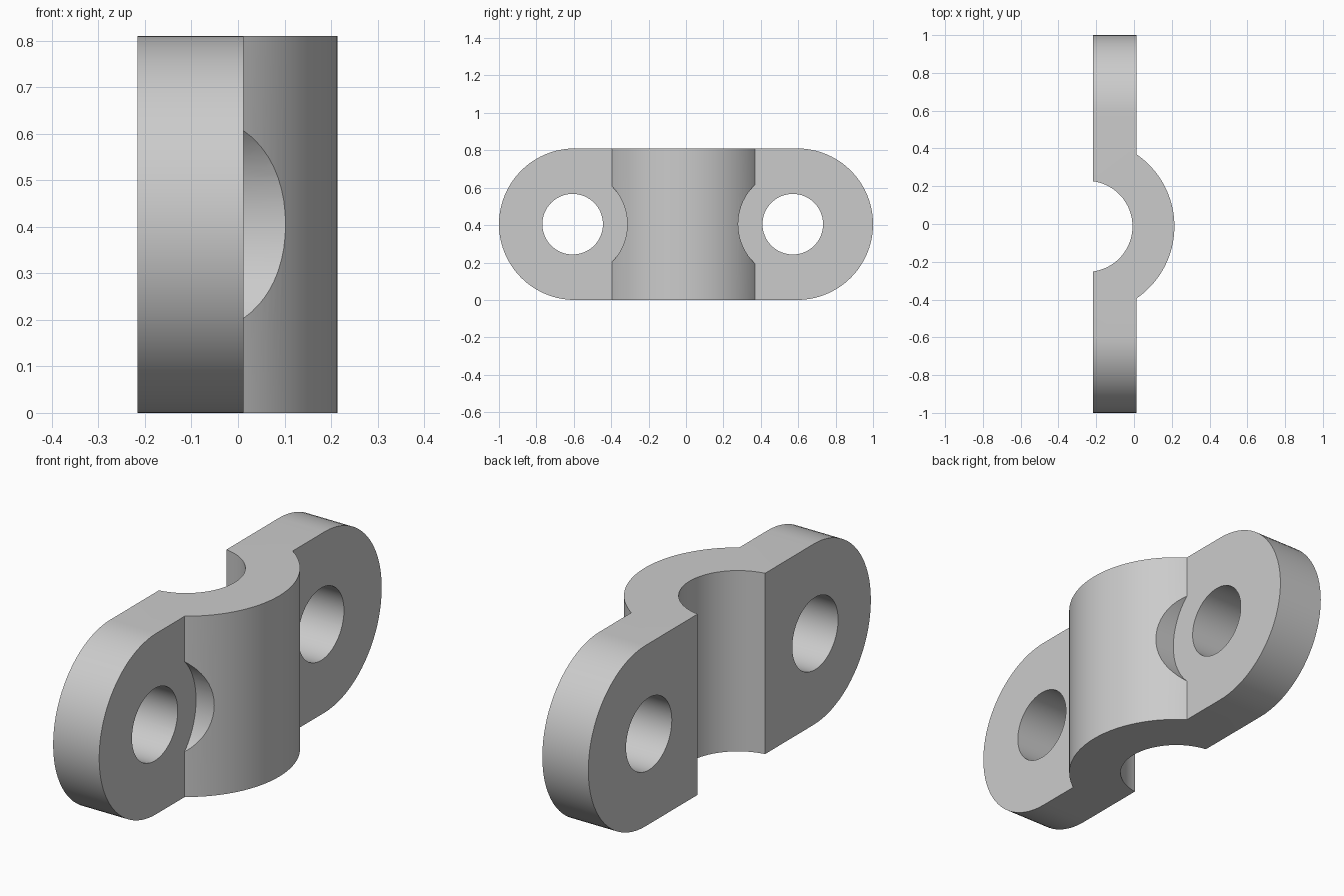
import bpy
import bmesh
from math import atan2, acos, cos, sin, pi
from mathutils import Vector

default = bpy.data.objects.get("Cube")
if default:
    bpy.data.objects.remove(default, do_unlink=True)

# Main dimensions
HEIGHT = 0.81
MID = HEIGHT / 2
BACK, FACE = -0.216, 0.012            # plate thickness range along x
AXIS = Vector((-0.249, -0.0125))      # axis of the saddle
OUTER, INNER = 0.463, 0.241
HOLES = (-0.606, 0.571)               # bolt positions along y
BOLT, SPOT = 0.162, 0.292

grey = bpy.data.materials.new("plain grey")
grey.use_nodes = True
colour = (0.6, 0.6, 0.6, 1)
grey.diffuse_color = colour
grey.node_tree.nodes["Principled BSDF"].inputs["Base Color"].default_value = colour


def arc(centre, radius, start, end, steps):
    angles = [start + (end - start) * i / steps for i in range(steps + 1)]
    return [(centre[0] + radius * cos(a), centre[1] + radius * sin(a)) for a in angles]


def prism(name, outline, shift):
    """Extrude a closed 3D outline by a vector."""
    bm = bmesh.new()
    base = bm.faces.new([bm.verts.new(p) for p in outline])
    top = bmesh.ops.extrude_face_region(bm, geom=[base])["geom"]
    verts = [g for g in top if isinstance(g, bmesh.types.BMVert)]
    bmesh.ops.translate(bm, vec=shift, verts=verts)
    bmesh.ops.recalc_face_normals(bm, faces=bm.faces)
    mesh = bpy.data.meshes.new(name)
    bm.to_mesh(mesh)
    bm.free()
    mesh.materials.append(grey)
    obj = bpy.data.objects.new(name, mesh)
    bpy.context.collection.objects.link(obj)
    return obj


def side_prism(name, outline, x0, x1):
    """Extrude a (y, z) outline along x."""
    return prism(name, [(x0, y, z) for y, z in outline], (x1 - x0, 0, 0))


def combine(body, cutter, operation):
    mod = body.modifiers.new(cutter.name, 'BOOLEAN')
    mod.operation, mod.object, mod.solver = operation, cutter, 'EXACT'
    bpy.context.view_layer.objects.active = body
    bpy.ops.object.modifier_apply(modifier=mod.name)
    bpy.data.objects.remove(cutter, do_unlink=True)


# Plan of the clamp: flat wings joined by an arched saddle
out_angle = acos((FACE - AXIS.x) / OUTER)
in_angle = acos((BACK - AXIS.x) / INNER)
plan = [(BACK, -1.1), (FACE, -1.1)]
plan += arc(AXIS, OUTER, -out_angle, out_angle, 48)
plan += [(FACE, 1.1), (BACK, 1.1)]
plan += arc(AXIS, INNER, in_angle, -in_angle, 48)
clamp = prism("saddle_clamp", [(x, y, -0.1) for x, y in plan], (0, 0, HEIGHT + 0.2))

# Rounded ends
end = 1 - MID
stadium = arc((end, MID), MID, -pi / 2, pi / 2, 40)
stadium += arc((-end, MID), MID, pi / 2, 3 * pi / 2, 40)
combine(clamp, side_prism("rounded_outline", stadium, -0.5, 0.5), 'INTERSECT')

# Bolt holes and the washer clearance cut into the saddle
for y in HOLES:
    circle = arc((y, MID), SPOT, 0, 2 * pi, 72)[:-1]
    combine(clamp, side_prism("washer_clearance", circle, FACE, 0.5), 'DIFFERENCE')
    circle = arc((y, MID), BOLT, 0, 2 * pi, 64)[:-1]
    combine(clamp, side_prism("bolt_hole", circle, -0.5, 0.5), 'DIFFERENCE')

# Smooth curved walls, crisp edges
bpy.ops.object.select_all(action='DESELECT')
clamp.select_set(True)
bpy.context.view_layer.objects.active = clamp
bpy.ops.object.shade_smooth_by_angle(angle=pi / 7)
